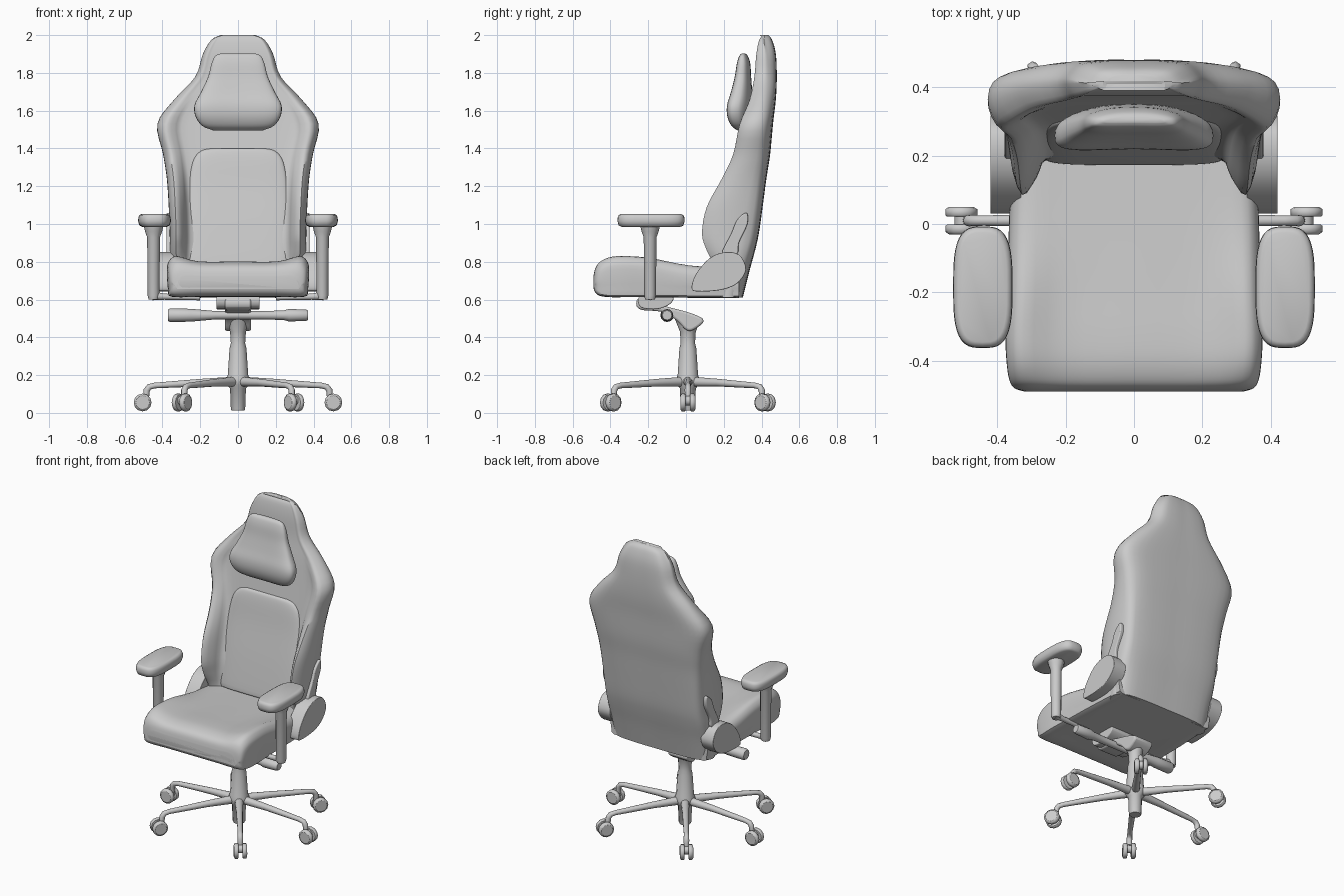
import bpy, bmesh
from math import sin, cos, pi, radians
from mathutils import Vector

if "Cube" in bpy.data.objects:
    bpy.data.objects.remove(bpy.data.objects["Cube"])

grey = bpy.data.materials.new("plain grey")
grey.use_nodes = True
grey.diffuse_color = (0.6, 0.6, 0.6, 1)
grey.node_tree.nodes["Principled BSDF"].inputs["Base Color"].default_value = (0.6, 0.6, 0.6, 1)


def finish(obj, angle=50):
    obj.data.materials.append(grey)
    bpy.ops.object.select_all(action='DESELECT')
    obj.select_set(True)
    bpy.context.view_layer.objects.active = obj
    if obj.type == 'MESH':
        bpy.ops.object.shade_smooth_by_angle(angle=radians(angle))
    return obj


def add_mesh(name, bm):
    bmesh.ops.recalc_face_normals(bm, faces=bm.faces)
    mesh = bpy.data.meshes.new(name)
    bm.to_mesh(mesh)
    bm.free()
    obj = bpy.data.objects.new(name, mesh)
    bpy.context.collection.objects.link(obj)
    return obj


def spline(points, steps, closed=False):
    """Smooth curve passing through every given point."""
    pts = [Vector(p) for p in points]
    n = len(pts)
    out = []
    for i in range(n if closed else n - 1):
        if closed:
            a, b, c, d = (pts[(i + k) % n] for k in (-1, 0, 1, 2))
        else:
            a, b, c, d = (pts[min(max(i + k, 0), n - 1)] for k in (-1, 0, 1, 2))
        for s in range(steps):
            t = s / steps
            out.append(0.5 * (2 * b + (c - a) * t + (2 * a - 5 * b + 4 * c - d) * t * t
                              + (3 * b - a - 3 * c + d) * t ** 3))
    return out if closed else out + [pts[-1]]


def loft(name, rings):
    """Skin closed rings of points and cap both ends."""
    bm = bmesh.new()
    loops = [[bm.verts.new(p) for p in ring] for ring in rings]
    n = len(loops[0])
    for a, b in zip(loops, loops[1:]):
        for i in range(n):
            j = (i + 1) % n
            bm.faces.new((a[i], a[j], b[j], b[i]))
    bm.faces.new(loops[0])
    bm.faces.new(loops[-1])
    return finish(add_mesh(name, bm))


def symmetric(half):
    """Complete a half section across x = 0 and smooth it."""
    return spline(half + [(-x, y, z) for x, y, z in half[-2:0:-1]], 3, True)


def oval(cx, cy, z, hx, hy, power, bow=0):
    """Rounded rectangle at height z; bow bends its ends towards the front."""
    ring = []
    for i in range(40):
        c, s = cos(i * pi / 20), sin(i * pi / 20)
        x = hx * abs(c) ** (2 / power) * (1 if c > 0 else -1)
        y = hy * abs(s) ** (2 / power) * (1 if s > 0 else -1)
        ring.append((cx + x, cy + y - bow * x * x, z))
    return ring


def tube(name, path, radii):
    curve = bpy.data.curves.new(name, 'CURVE')
    curve.dimensions = '3D'
    curve.bevel_depth = 1
    curve.bevel_resolution = 4
    curve.use_fill_caps = True
    line = curve.splines.new('POLY')
    line.points.add(len(path) - 1)
    line.use_smooth = True
    for point, co, r in zip(line.points, path, radii):
        point.co = (*co, 1)
        point.radius = r
    obj = bpy.data.objects.new(name, curve)
    bpy.context.collection.objects.link(obj)
    return finish(obj)


def plate(name, outline, x0, x1, bevel):
    """Rounded slab: a smoothed (y, z) outline running from x0 to x1."""
    bm = bmesh.new()
    edge = spline([(0, y, z) for y, z in outline], 4, True)
    face = bm.faces.new([bm.verts.new((x0, p.y, p.z)) for p in edge])
    top = bmesh.ops.extrude_face_region(bm, geom=[face])["geom"]
    for v in top:
        if isinstance(v, bmesh.types.BMVert):
            v.co.x = x1
    obj = add_mesh(name, bm)
    mod = obj.modifiers.new("round", 'BEVEL')
    mod.width, mod.segments = bevel, 3
    return finish(obj, 35)


# Backrest: height, half width, centre front, wing front, back
def back_section(row):
    z, w, yc, yw, yb = row
    return symmetric([(0, yc, z), (.4 * w, yc, z), (.7 * w, yc - .1 * (yc - yw), z),
                      (.79 * w, yc - .6 * (yc - yw), z), (.91 * w, yw, z),
                      (w, yw + .35 * (yb - yw), z), (.97 * w, yb - .045, z),
                      (.78 * w, yb - .01, z), (.4 * w, yb, z), (0, yb, z)])


back_rows = [(.61, .35, .16, .16, .30), (.75, .355, .19, .16, .335), (.86, .36, .20, .11, .365),
             (.95, .36, .215, .085, .385), (1.09, .365, .25, .11, .405),
             (1.24, .375, .28, .19, .425), (1.37, .395, .30, .25, .445),
             (1.53, .425, .325, .285, .46), (1.66, .335, .345, .34, .475),
             (1.78, .225, .365, .365, .48), (1.9, .185, .375, .375, .475),
             (1.975, .14, .39, .39, .455), (2.0, .09, .41, .41, .435)]
loft("backrest", [back_section(r) for r in spline(back_rows, 4)])

# Lumbar panel: height, half width, centre y
panel_rows = [(.77, .25, .205), (.80, .265, .205), (1.0, .27, .24), (1.2, .262, .28),
              (1.33, .24, .302), (1.385, .2, .315), (1.4, .15, .325)]
loft("lumbar_panel", [oval(0, y, z, w, .03, 4) for z, w, y in spline(panel_rows, 4)])

# Head pillow: height, half width, half depth, centre y
pillow_rows = [(1.495, .13, .02, .295), (1.52, .19, .045, .288), (1.57, .225, .062, .284),
               (1.63, .23, .065, .286), (1.70, .195, .055, .295), (1.78, .158, .043, .302),
               (1.85, .14, .035, .305), (1.89, .12, .022, .305), (1.903, .09, .008, .305)]
loft("head_pillow", [oval(0, y, z, w, d, 2.8, .5) for z, w, d, y in spline(pillow_rows, 4)])


# Seat cushion: y, half width, centre top, bolster top, bottom
def seat_section(row):
    y, w, tc, te, zb = row
    return symmetric([(0, y, tc), (.55 * w, y, tc), (.86 * w, y, te), (.97 * w, y, te - .025),
                      (w, y, te - .07), (.985 * w, y, zb + .035), (.93 * w, y, zb),
                      (.5 * w, y, zb), (0, y, zb)])


seat_rows = [(-.49, .32, .72, .725, .665), (-.48, .35, .76, .765, .64), (-.455, .365, .785, .80, .622),
             (-.40, .373, .80, .825, .615), (-.32, .376, .80, .83, .615), (-.19, .37, .79, .82, .615),
             (.02, .365, .775, .78, .612), (.28, .352, .76, .76, .61)]
loft("seat_cushion", [seat_section(r) for r in spline(seat_rows, 4)])

# Both sides: hinge covers, hinge brackets and armrests
for side, label in ((1, "left"), (-1, "right")):
    plate(label + "_hinge_cover", [(.03, .66), (.05, .73), (.12, .815), (.2, .85), (.28, .838),
                                   (.318, .76), (.27, .685), (.18, .65), (.06, .643)],
          side * .33, side * .42, .02)
    plate(label + "_hinge_bracket", [(.19, .84), (.24, .95), (.27, 1.02), (.32, 1.06),
                                     (.325, 1.0), (.28, .9), (.27, .84)],
          side * .32, side * .378, .01)
    x = side * .442
    pad_rows = [(.985, .75), (.992, .92), (1.015, 1), (1.035, .98), (1.047, .92), (1.052, .8)]
    loft(label + "_arm_pad", [oval(x, -.185, z, .087 * k, .178 - .087 * (1 - k), 3.2) for z, k in pad_rows])
    tube(label + "_arm_post", [(side * .447, -.19, z) for z in (.6, .62, .93, .96, .99)],
         (.026, .031, .034, .045, .052))
    tube(label + "_arm_bracket", [(side * .45, -.19, .62), (side * .39, -.19, .615), (side * .2, -.19, .612)],
         (.024, .016, .016))

# Tilt mechanism and levers under the seat
plate("tilt_housing", [(-.25, .61), (-.25, .55), (-.13, .535), (-.05, .49), (0, .44), (.04, .44),
                       (.095, .49), (.02, .53), (-.12, .57), (-.15, .615)], -.07, .07, .015)
plate("mounting_plate", [(-.24, .62), (-.24, .56), (-.15, .55), (-.08, .58), (-.08, .62)], -.115, .115, .015)
tube("tilt_lever", [(x, -.1, .517) for x in (-.37, -.36, -.25, -.12, .12, .24, .27, .36, .37)],
     (.03, .036, .034, .022, .022, .025, .033, .03, .025))

# Gas column and hub
tube("gas_column", [(0, .01, z) for z in (.012, .02, .13, .15, .18, .2, .34, .37, .43, .5)],
     (.034, .038, .042, .06, .062, .054, .045, .038, .042, .07))

# Six-leg base with twin-wheel casters
for i, angle in enumerate((0, 54, 126, 180, 234, 306)):
    a = radians(angle)
    out, across = Vector((cos(a), sin(a), 0)), Vector((-sin(a), cos(a), 0))
    hub = Vector((0, .01, 0))

    def at(r, z, t=0):
        return hub + out * r + across * t + Vector((0, 0, z))

    tube(f"base_leg_{i + 1}", [at(.03, .165), at(.2, .16), at(.44, .145), at(.47, .138), at(.483, .12), at(.486, .08)],
         (.026, .02, .015, .016, .017, .015))
    for s in (-1, 1):
        tube(f"caster_wheel_{i + 1}_{'a' if s > 0 else 'b'}",
             [at(.505, .055, s * t) for t in (.012, .016, .033, .04)], (.042, .047, .047, .036))
    tube(f"caster_axle_{i + 1}", [at(.5, .065, -.015), at(.5, .065, .015)], (.025, .025))
